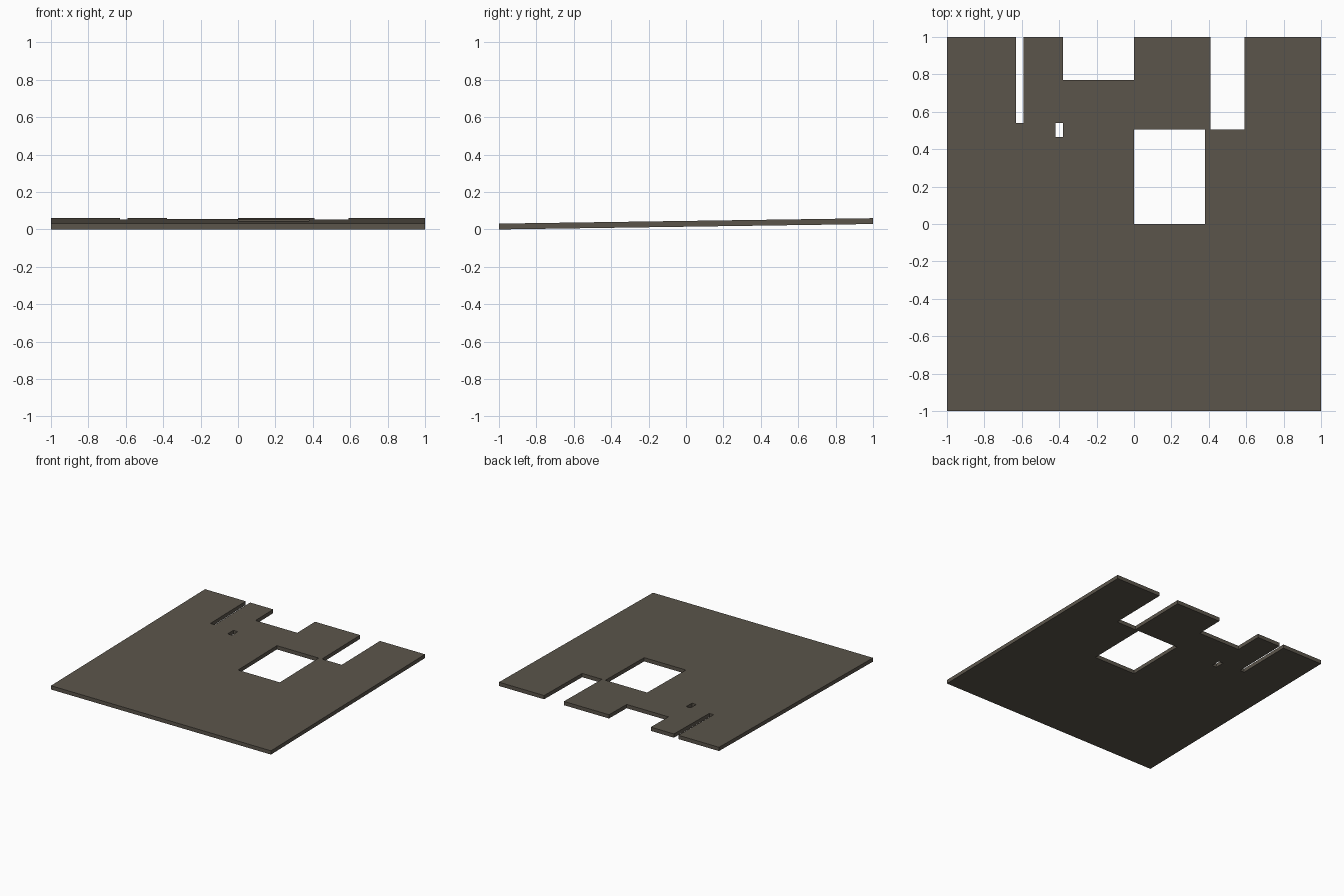
import bpy
import bmesh

if "Cube" in bpy.data.objects:
    bpy.data.objects.remove(bpy.data.objects["Cube"])

# Cut-outs in plan: x0, x1, y0, y1
CUTS = [
    (-0.63, -0.59, 0.54, 1.0),    # thin slot
    (-0.42, -0.38, 0.465, 0.54),  # small hole
    (-0.38, 0.0, 0.77, 1.0),      # wide notch
    (0.0, 0.38, 0.0, 0.505),      # square opening
    (0.41, 0.59, 0.505, 1.0),     # deep notch
]
THICK = 0.031
RISE = 0.029  # the slab climbs this much from front to back

xs = sorted({-1.0, 1.0, *(v for c in CUTS for v in c[:2])})
ys = sorted({-1.0, 1.0, *(v for c in CUTS for v in c[2:])})


def is_cut(x, y):
    return any(a < x < b and c < y < d for a, b, c, d in CUTS)


# Slab plan: grid cells outside the cut-outs, on the sloping underside
bm = bmesh.new()
grid = {(x, y): bm.verts.new((x, y, RISE * (y + 1) / 2)) for x in xs for y in ys}
for x0, x1 in zip(xs, xs[1:]):
    for y0, y1 in zip(ys, ys[1:]):
        if not is_cut((x0 + x1) / 2, (y0 + y1) / 2):
            bm.faces.new([grid[p] for p in ((x0, y0), (x1, y0), (x1, y1), (x0, y1))])
bmesh.ops.delete(bm, geom=[v for v in bm.verts if not v.link_faces], context='VERTS')

# Raise to full thickness
ext = bmesh.ops.extrude_face_region(bm, geom=bm.faces[:], use_keep_orig=True)
top = [g for g in ext["geom"] if isinstance(g, bmesh.types.BMVert)]
bmesh.ops.translate(bm, verts=top, vec=(0, 0, THICK))
bmesh.ops.recalc_face_normals(bm, faces=bm.faces[:])

mesh = bpy.data.meshes.new("floor_slab")
bm.to_mesh(mesh)
bm.free()

mat = bpy.data.materials.new("dark taupe")
mat.diffuse_color = (0.105, 0.091, 0.071, 1)
mat.use_nodes = True
mat.node_tree.nodes["Principled BSDF"].inputs["Base Color"].default_value = mat.diffuse_color
mesh.materials.append(mat)
bpy.context.collection.objects.link(bpy.data.objects.new("floor_slab", mesh))
